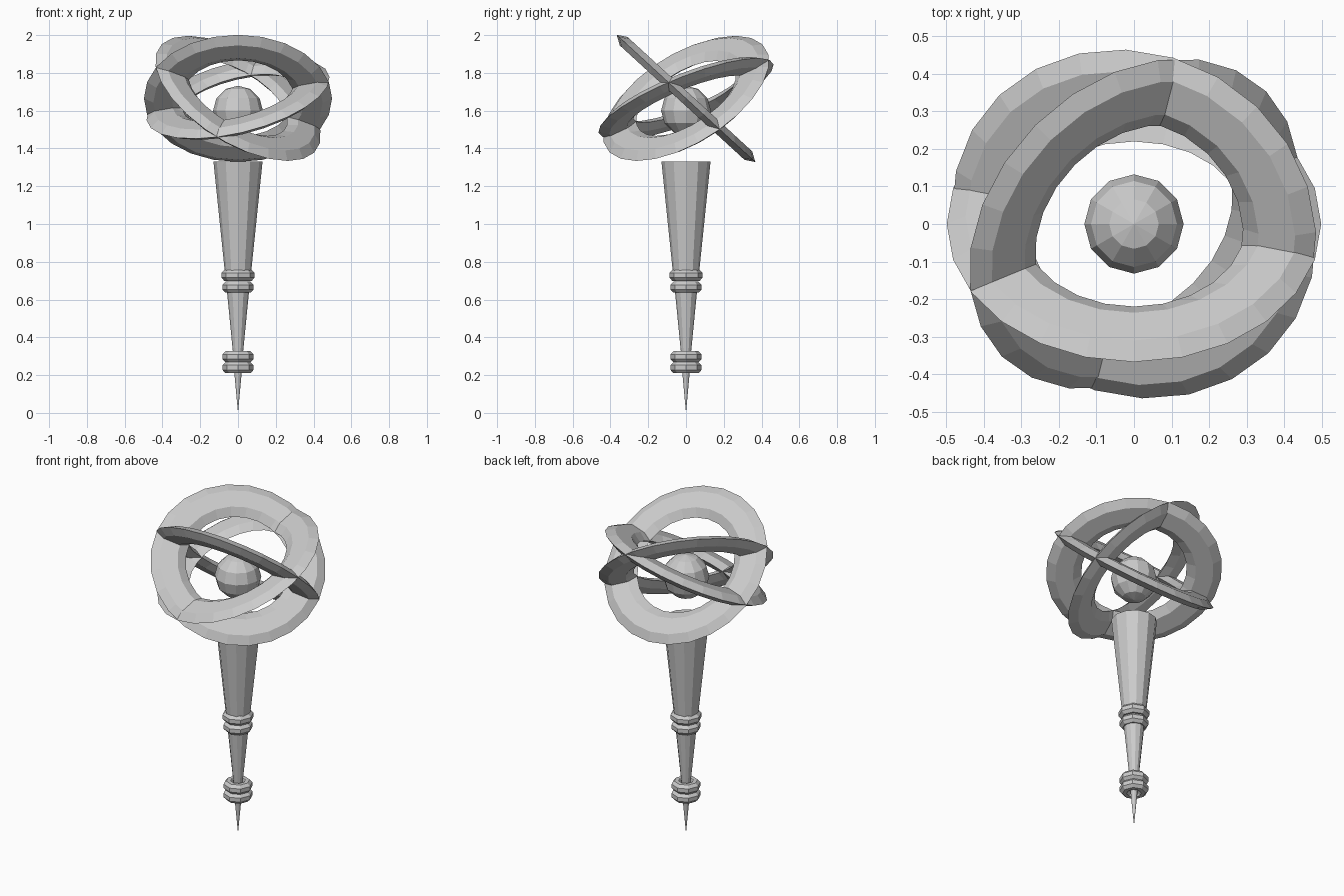
import bpy, bmesh, math
from mathutils import Vector

cube = bpy.data.objects.get("Cube")
if cube:
    bpy.data.objects.remove(cube)

grey = bpy.data.materials.new("plain_grey")
grey.use_nodes = True
grey.diffuse_color = (0.6, 0.6, 0.6, 1)
grey.node_tree.nodes["Principled BSDF"].inputs["Base Color"].default_value = (0.6, 0.6, 0.6, 1)


def add_object(name, bm):
    bmesh.ops.recalc_face_normals(bm, faces=bm.faces)
    mesh = bpy.data.meshes.new(name)
    bm.to_mesh(mesh)
    bm.free()
    mesh.materials.append(grey)
    obj = bpy.data.objects.new(name, mesh)
    bpy.context.collection.objects.link(obj)
    return obj


def ring(name, major, minor, half_height, z, steps, sides, turn=0.0, normal=(0, 0, 1)):
    """Faceted ring with an elliptical section, turned to face a normal."""
    bm = bmesh.new()
    loops = []
    for i in range(steps):
        a = math.tau * i / steps
        loop = []
        for j in range(sides):
            b = math.tau * j / sides + turn
            r = major + minor * math.cos(b)
            loop.append(bm.verts.new((r * math.cos(a), r * math.sin(a), half_height * math.sin(b))))
        loops.append(loop)
    for i in range(steps):
        p, q = loops[i], loops[(i + 1) % steps]
        for j in range(sides):
            k = (j + 1) % sides
            bm.faces.new((p[j], q[j], q[k], p[k]))
    obj = add_object(name, bm)
    obj.rotation_mode = 'QUATERNION'
    obj.rotation_quaternion = Vector((0, 0, 1)).rotation_difference(Vector(normal))
    obj.location.z = z


def taper(name, bottom, top, r_bottom, r_top, sides=12):
    bm = bmesh.new()
    bmesh.ops.create_cone(bm, cap_ends=True, segments=sides, radius1=r_bottom,
                          radius2=r_top, depth=top - bottom)
    add_object(name, bm).location.z = (bottom + top) / 2


# Handle: pointed tip, slim lower grip and wide upper grip
taper("tip", 0, 0.24, 0, 0.022)
taper("lower_grip", 0.23, 0.68, 0.018, 0.062)
taper("upper_grip", 0.70, 1.33, 0.065, 0.13)

# Paired eight-sided collars around the handle
eighth = math.pi / 8
for name, z, outer in (("lower_collar_bottom", 0.24, 0.083), ("lower_collar_top", 0.297, 0.083),
                       ("upper_collar_bottom", 0.666, 0.083), ("upper_collar_top", 0.728, 0.089)):
    ring(name, outer - 0.029, 0.031, 0.032, z, 8, 8, eighth)

# Floating orb
bm = bmesh.new()
bmesh.ops.create_uvsphere(bm, u_segments=12, v_segments=6, radius=0.132)
add_object("orb", bm).location.z = 1.6

# Three thin, interlocking tilted rings with flat faces and bevelled rims
for name, normal in (("steep_ring", (0, 0.676, 0.737)),
                     ("shallow_ring", (-0.229, -0.362, 0.903)),
                     ("side_ring", (0.473, -0.468, 0.747))):
    ring(name, 0.398, 0.1, 0.035, 1.665, 24, 6, 0, normal)
